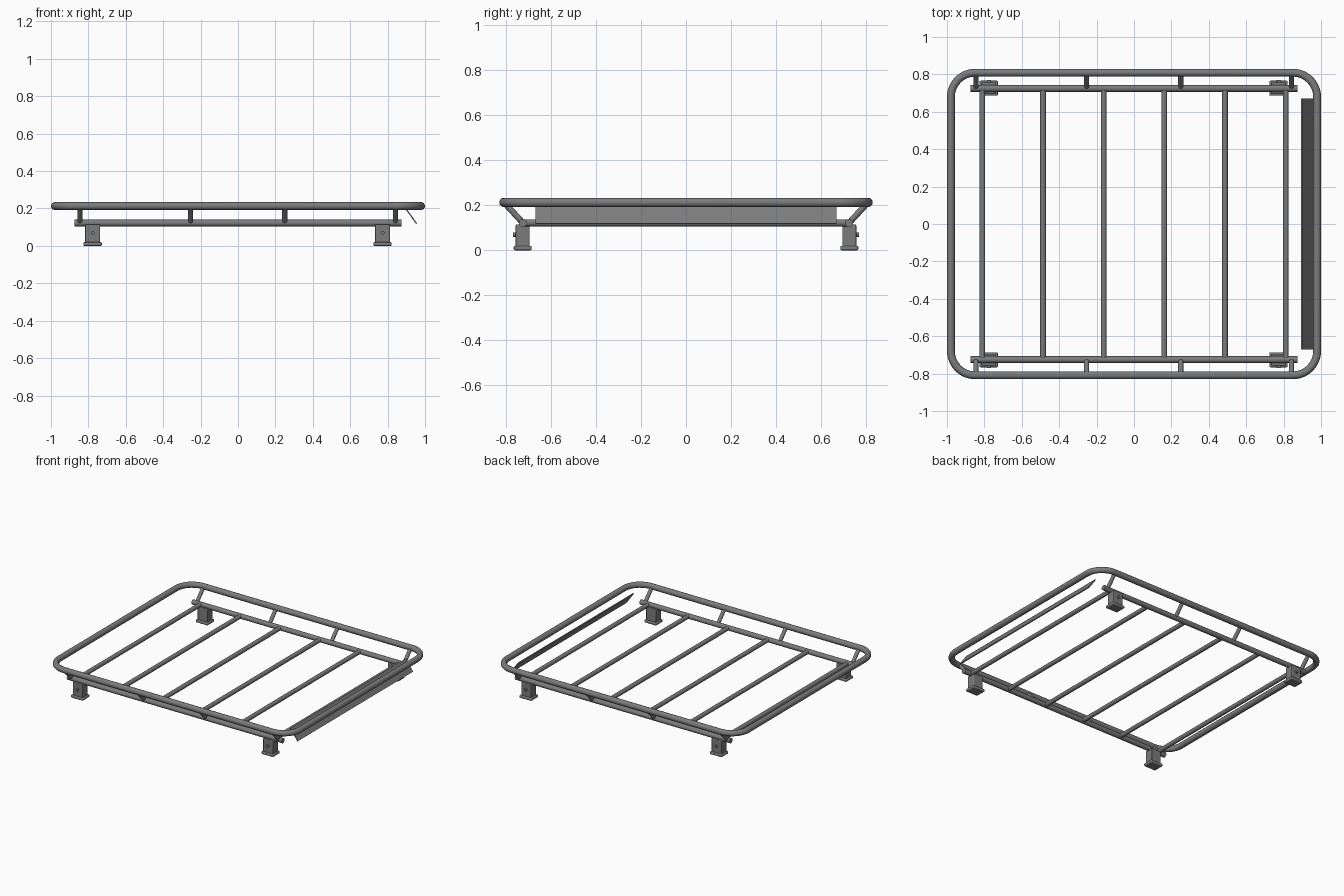
import bpy, math
from mathutils import Vector

cube = bpy.data.objects.get("Cube")
if cube:
    bpy.data.objects.remove(cube)

steel = bpy.data.materials.new("satin grey steel")
steel.use_nodes = True
GREY = (0.2, 0.2, 0.2, 1)
steel.diffuse_color = GREY
steel.node_tree.nodes["Principled BSDF"].inputs["Base Color"].default_value = GREY


def finish(obj, name, smooth=True):
    obj.name = name
    obj.data.materials.clear()
    obj.data.materials.append(steel)
    if smooth:
        bpy.ops.object.shade_smooth_by_angle(angle=math.radians(40))
    return obj


def tube(name, start, end, radius, sides=20):
    a, b = Vector(start), Vector(end)
    bpy.ops.mesh.primitive_cylinder_add(
        vertices=sides, radius=radius, depth=(b - a).length, location=(a + b) / 2,
        rotation=(b - a).to_track_quat('Z', 'Y').to_euler())
    return finish(bpy.context.object, name)


def box(name, centre, size, bevel=0.0, rotation=(0, 0, 0)):
    bpy.ops.mesh.primitive_cube_add(size=1, location=centre, rotation=rotation)
    obj = bpy.context.object
    obj.scale = size
    bpy.ops.object.transform_apply(location=False, rotation=False, scale=True)
    if bevel:
        mod = obj.modifiers.new("rounded edges", 'BEVEL')
        mod.width, mod.segments = bevel, 3
    return finish(obj, name, bevel > 0)


# Upper perimeter hoop: rounded rectangle swept with a round section
HOOP_X, HOOP_Y, HOOP_Z, CORNER, STEPS = 0.979, 0.809, 0.213, 0.13, 12
points = []
for quarter, (sx, sy) in enumerate([(1, 1), (-1, 1), (-1, -1), (1, -1)]):
    for i in range(STEPS + 1):
        t = (quarter + i / STEPS) * math.pi / 2
        points.append((sx * (HOOP_X - CORNER) + CORNER * math.cos(t),
                       sy * (HOOP_Y - CORNER) + CORNER * math.sin(t), HOOP_Z, 1))
curve = bpy.data.curves.new("hoop path", 'CURVE')
curve.dimensions = '3D'
curve.bevel_depth, curve.bevel_resolution = 0.021, 5
spline = curve.splines.new('POLY')
spline.points.add(len(points) - 1)
for p, co in zip(spline.points, points):
    p.co = co
spline.use_cyclic_u = True
hoop = bpy.data.objects.new("perimeter_hoop", curve)
bpy.context.collection.objects.link(hoop)
bpy.ops.object.select_all(action='DESELECT')
hoop.select_set(True)
bpy.context.view_layer.objects.active = hoop
bpy.ops.object.convert(target='MESH')
finish(bpy.context.object, "perimeter_hoop")

# Cross bars between the two lower rails
RAIL_Y, RAIL_Z = 0.725, 0.122
for i in range(6):
    x = -0.811 + i * 0.3244
    tube(f"cross_bar_{i + 1}", (x, -RAIL_Y, RAIL_Z), (x, RAIL_Y, RAIL_Z), 0.0155)

for side, s in (("front", -1), ("back", 1)):
    # Lower rail
    tube(f"{side}_rail", (-0.875, s * RAIL_Y, RAIL_Z), (0.875, s * RAIL_Y, RAIL_Z), 0.018)

    # Slanted struts from rail to hoop
    for i, x in enumerate((-0.845, -0.253, 0.25, 0.842)):
        tube(f"{side}_strut_{i + 1}", (x, s * RAIL_Y, RAIL_Z), (x, s * HOOP_Y, HOOP_Z), 0.0135, 16)

    # Mounting feet with base pad, clamp block and bolt
    for end, x in (("right", -0.777), ("left", 0.773)):
        y = s * 0.726
        box(f"{side}_{end}_foot_pad", (x, y, 0.01), (0.098, 0.08, 0.02), 0.006)
        box(f"{side}_{end}_foot_block", (x, y, 0.065), (0.08, 0.062, 0.1), 0.005)
        tube(f"{side}_{end}_foot_bolt", (x, y, 0.07), (x, s * 0.769, 0.07), 0.01, 12)

# Slanted wind deflector under the left end of the hoop
top, bottom = Vector((0.897, 0, 0.2)), Vector((0.955, 0, 0.118))
run = bottom - top
box("wind_deflector", (top + bottom) / 2, (run.length, 1.34, 0.007),
    rotation=(0, math.atan2(-run.z, run.x), 0))
